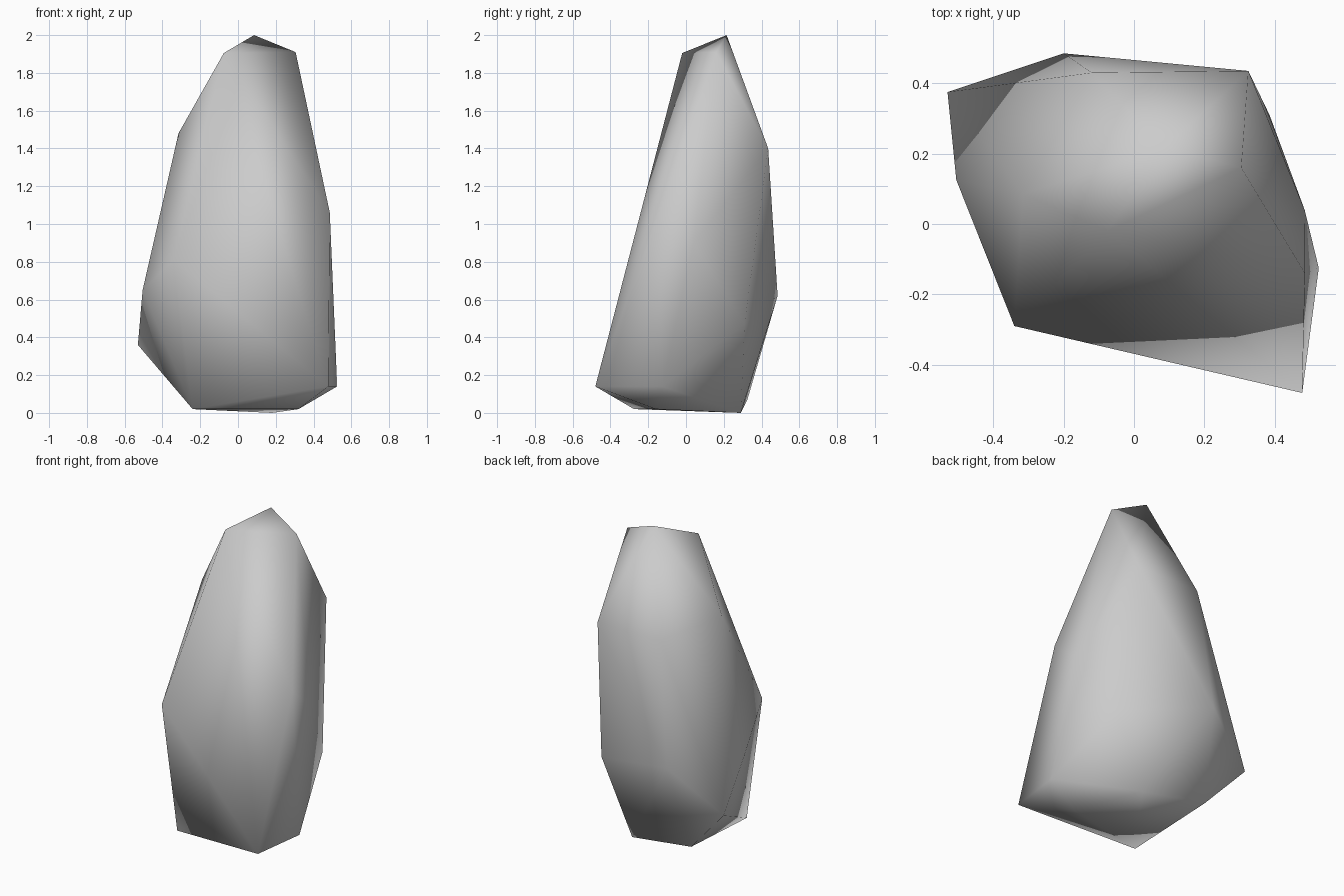
import bpy
import bmesh

cube = bpy.data.objects.get("Cube")
if cube:
    bpy.data.objects.remove(cube, do_unlink=True)

# Corner points of the boulder, from the peak down to the foot
peak = [(0.085, 0.215, 2.0), (0.305, 0.16, 1.91), (-0.075, -0.02, 1.905)]
shoulder = [(-0.315, 0.085, 1.48), (0.325, 0.435, 1.4), (-0.12, 0.43, 1.4),
            (0.486, -0.14, 1.06), (0.485, 0.04, 0.9)]
belly = [(-0.34, -0.29, 0.81), (-0.505, 0.125, 0.65), (-0.2, 0.485, 0.62),
         (0.385, 0.31, 0.47), (-0.53, 0.375, 0.36)]
foot = [(0.478, -0.48, 0.14), (0.525, -0.125, 0.14), (-0.265, 0.325, 0.07),
        (-0.24, -0.275, 0.02), (0.32, -0.16, 0.02), (0.18, 0.29, 0.0)]

# Grey stone material
stone = bpy.data.materials.new("grey_stone")
stone.use_nodes = True
grey = (0.6, 0.6, 0.6, 1.0)
stone.diffuse_color = grey
stone.node_tree.nodes["Principled BSDF"].inputs["Base Color"].default_value = grey

# Wrap the corners in a convex skin
bm = bmesh.new()
for point in peak + shoulder + belly + foot:
    bm.verts.new(point)
hull = bmesh.ops.convex_hull(bm, input=bm.verts[:])
loose = [v for v in bm.verts if not v.link_faces]
bmesh.ops.delete(bm, geom=loose, context='VERTS')
bmesh.ops.recalc_face_normals(bm, faces=bm.faces[:])

# Fully smooth shading, as on a worn stone
for face in bm.faces:
    face.smooth = True

mesh = bpy.data.meshes.new("boulder")
bm.to_mesh(mesh)
bm.free()
mesh.materials.append(stone)
boulder = bpy.data.objects.new("boulder", mesh)
bpy.context.scene.collection.objects.link(boulder)
